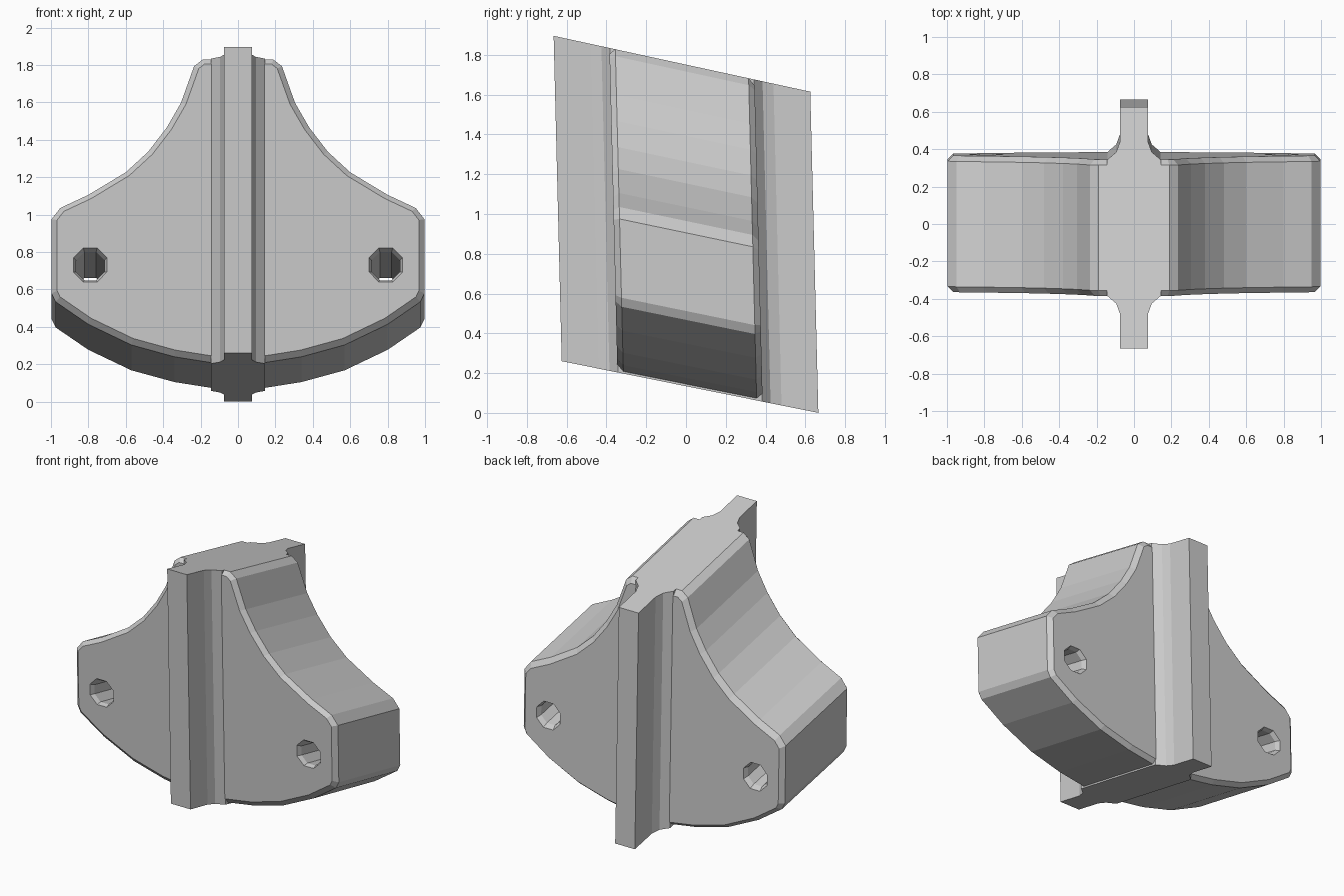
import bpy, bmesh
from math import sin, cos, tau
from mathutils import Vector

if "Cube" in bpy.data.objects:
    bpy.data.objects.remove(bpy.data.objects["Cube"])


def make_object(name, bm):
    bmesh.ops.recalc_face_normals(bm, faces=bm.faces)
    mesh = bpy.data.meshes.new(name)
    bm.to_mesh(mesh)
    bm.free()
    obj = bpy.data.objects.new(name, mesh)
    bpy.context.collection.objects.link(obj)
    return obj


def prism(points, sweep):
    """Extrude a closed loop of 3D points along a vector."""
    bm = bmesh.new()
    face = bm.faces.new([bm.verts.new(p) for p in points])
    new = bmesh.ops.extrude_face_region(bm, geom=[face], use_keep_orig=True)["geom"]
    bmesh.ops.translate(bm, vec=sweep,
                        verts=[v for v in new if isinstance(v, bmesh.types.BMVert)])
    bmesh.ops.recalc_face_normals(bm, faces=bm.faces)
    return bm


def combine(target, tool, operation):
    mod = target.modifiers.new(operation.lower(), "BOOLEAN")
    mod.operation, mod.object, mod.solver = operation, tool, "EXACT"
    bpy.context.view_layer.objects.active = target
    bpy.ops.object.modifier_apply(modifier=mod.name)
    bpy.data.objects.remove(tool)


# Body: flared bell profile, right half from top to bottom, then mirrored
half = [(0.19, 1.755), (0.235, 1.72), (0.305, 1.525), (0.38, 1.395), (0.48, 1.265),
        (0.60, 1.155), (0.80, 1.035), (0.95, 0.965), (0.997, 0.905), (0.997, 0.51),
        (0.975, 0.465), (0.80, 0.345), (0.57, 0.235), (0.34, 0.172), (0.15, 0.142),
        (0.075, 0.13)]
D = 0.365
profile = half + [(-x, z) for x, z in reversed(half)]
bm = prism([(x, -D, z) for x, z in profile], Vector((0, 2 * D, 0)))
rims = [e for e in bm.edges if abs(e.verts[0].co.y - e.verts[1].co.y) < 1e-5]
bmesh.ops.bevel(bm, geom=rims, offset=0.03, offset_type="OFFSET", segments=1,
                profile=0.5, affect="EDGES", clamp_overlap=True)
body = make_object("bracket_body", bm)

# Centre fin: runs full height, with filleted roots at both faces
q = [(0.075, 0.645), (0.075, 0.46), (0.095, 0.405), (0.145, 0.362)]
right = q + [(x, -y) for x, y in reversed(q)]
section = right + [(-x, y) for x, y in reversed(right)]
fin = make_object("centre_fin", prism([(x, y, 0.13) for x, y in section],
                                      Vector((0, 0, 1.625))))
combine(body, fin, "UNION")

# Bolt holes with flared mouths
N = 8
for side in (-1, 1):
    bm = bmesh.new()
    rings = [[bm.verts.new((side * 0.79 + r * cos(tau * (i + 0.5) / N), y,
                            0.655 + r * sin(tau * (i + 0.5) / N))) for i in range(N)]
             for y, r in ((-0.45, 0.14), (-0.335, 0.082), (0.335, 0.082), (0.45, 0.14))]
    for a, b in zip(rings, rings[1:]):
        for i in range(N):
            j = (i + 1) % N
            bm.faces.new((a[i], a[j], b[j], b[i]))
    bm.faces.new(rings[0])
    bm.faces.new(rings[-1])
    combine(body, make_object("hole_cutter", bm), "DIFFERENCE")

# Slant: ends slope down toward the back, faces lean slightly
for v in body.data.vertices:
    x, y, z = v.co
    v.co.z = z - y * (0.2 + 0.01 * z)
    v.co.y = y - 0.025 * (z - 0.94)
for p in body.data.polygons:
    p.use_smooth = False
